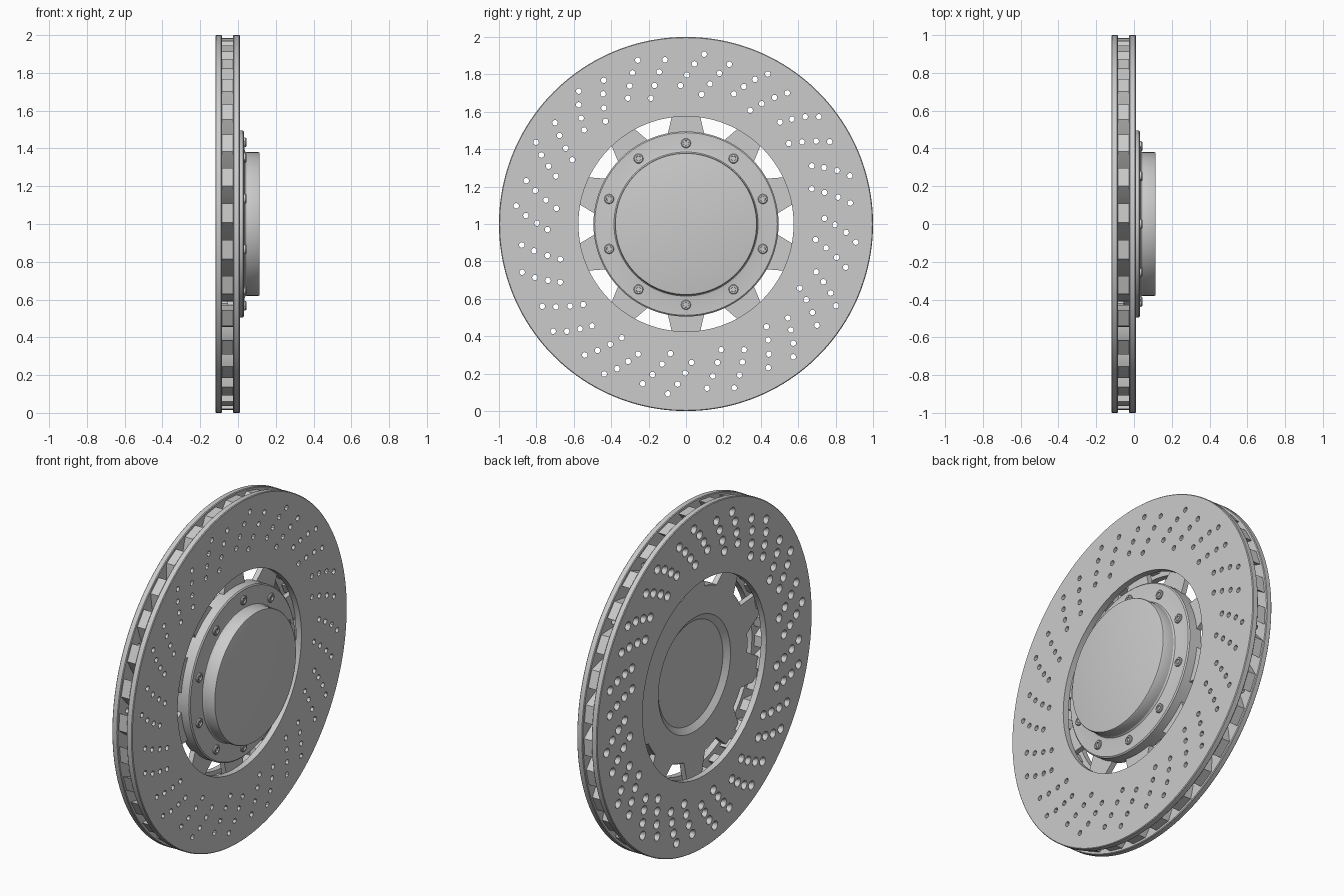
import bpy, bmesh, math
from mathutils import Vector

if "Cube" in bpy.data.objects:
    bpy.data.objects.remove(bpy.data.objects["Cube"])

CZ = 1.0  # axle height; the axle runs along x

steel = bpy.data.materials.new("brushed_grey_steel")
steel.diffuse_color = (0.6, 0.6, 0.6, 1)
steel.use_nodes = True
steel.node_tree.nodes["Principled BSDF"].inputs["Base Color"].default_value = steel.diffuse_color


def polar(x, r, deg):
    a = math.radians(deg)
    return Vector((x, r * math.cos(a), CZ + r * math.sin(a)))


def lathe(bm, profile, segs, centre=(0, 0, CZ), closed=False):
    """Spin (x, radius) points round an x-parallel axis; open profiles get end caps."""
    c = Vector(centre)
    rings = []
    for x, r in profile:
        rings.append([bm.verts.new(c + Vector((x, r * math.cos(2 * math.pi * i / segs),
                                               r * math.sin(2 * math.pi * i / segs))))
                      for i in range(segs)])
    pairs = list(zip(rings, rings[1:]))
    if closed:
        pairs.append((rings[-1], rings[0]))
    for a, b in pairs:
        for i in range(segs):
            j = (i + 1) % segs
            bm.faces.new((a[i], a[j], b[j], b[i]))
    if not closed:
        bm.faces.new(rings[0][::-1])
        bm.faces.new(rings[-1])


def sweep(bm, sections):
    """Join four-cornered sections into a capped solid bar."""
    loops = [[bm.verts.new(p) for p in s] for s in sections]
    for a, b in zip(loops, loops[1:]):
        for i in range(4):
            j = (i + 1) % 4
            bm.faces.new((a[i], a[j], b[j], b[i]))
    bm.faces.new(loops[0][::-1])
    bm.faces.new(loops[-1])


def finish(name, bm):
    bmesh.ops.recalc_face_normals(bm, faces=bm.faces[:])
    me = bpy.data.meshes.new(name)
    bm.to_mesh(me)
    bm.free()
    me.materials.append(steel)
    ob = bpy.data.objects.new(name, me)
    bpy.context.collection.objects.link(ob)
    return ob


def smooth(ob):
    bpy.ops.object.select_all(action='DESELECT')
    ob.select_set(True)
    bpy.context.view_layer.objects.active = ob
    bpy.ops.object.shade_smooth_by_angle(angle=math.radians(30))


# Drill pattern: two slanted rows of four holes, repeated 16 times
ROWS = [[(.913, 106.4), (.857, 109.5), (.797, 112.2), (.741, 114.8)],
        [(.885, 97.3), (.825, 100.0), (.760, 102.8), (.698, 105.6)]]
bm = bmesh.new()
for k in range(16):
    for row in ROWS:
        for r, deg in row:
            p = polar(0, r, deg + 22.5 * k)
            lathe(bm, [(-.13, .032), (-.1, .015), (.03, .015)], 12, p)
cutter = finish("hole_cutter", bm)
cutter.hide_render = True

# Two drilled friction plates
for name, x0, x1 in (("rear_plate", -.12, -.085), ("front_plate", -.026, .01)):
    bm = bmesh.new()
    c = .004
    lathe(bm, [(x0, .575), (x0, 1 - c), (x0 + c, 1), (x1 - c, 1), (x1, 1 - c), (x1, .575)],
          160, closed=True)
    plate = finish(name, bm)
    mod = plate.modifiers.new("holes", 'BOOLEAN')
    mod.operation = 'DIFFERENCE'
    mod.solver = 'EXACT'
    mod.object = cutter
    bpy.context.view_layer.objects.active = plate
    bpy.ops.object.modifier_apply(modifier="holes")
    smooth(plate)
bpy.data.objects.remove(cutter)

# Slanted cooling vanes between the plates, running between the hole rows
bm = bmesh.new()
for k in range(32):
    secs = []
    for i in range(8):
        r = .60 + .385 * i / 7
        mid = 105.4 + (.825 - r) * 47 + 11.25 * k
        w = 2.9
        secs.append([polar(-.087, r, mid - w), polar(-.087, r, mid + w),
                     polar(-.024, r, mid + w), polar(-.024, r, mid - w)])
    sweep(bm, secs)
smooth(finish("cooling_vanes", bm))

# Hub: flange, raised cap and shallow recess at the back
bm = bmesh.new()
lathe(bm, [(-.03, .30), (-.055, .335), (-.055, .492), (-.052, .495), (.026, .495), (.032, .488),
           (.034, .40), (.037, .385), (.045, .38), (.107, .38), (.113, .377), (.115, .37)], 128)
smooth(finish("hub", bm))

# Tapered arms that carry the rotor
bm = bmesh.new()
for k in range(10):
    mid = 18 + 36 * k
    radial = polar(0, 1, mid) - Vector((0, 0, CZ))
    side = Vector((0, -radial.z, radial.y))
    secs = []
    for r, w in ((.46, .103), (.62, .065)):
        c = radial * r + Vector((0, 0, CZ))
        secs.append([c + side * s * w + Vector((x, 0, 0))
                     for s, x in ((-1, -.055), (1, -.055), (1, -.024), (-1, -.024))])
    sweep(bm, secs)
finish("hub_arms", bm)

# Socket-head bolts round the flange
bm = bmesh.new()
for k in range(10):
    lathe(bm, [(.02, .026), (.04, .026), (.044, .022), (.044, .014), (.036, .013)], 18,
          polar(0, .432, 18 + 36 * k))
smooth(finish("flange_bolts", bm))
